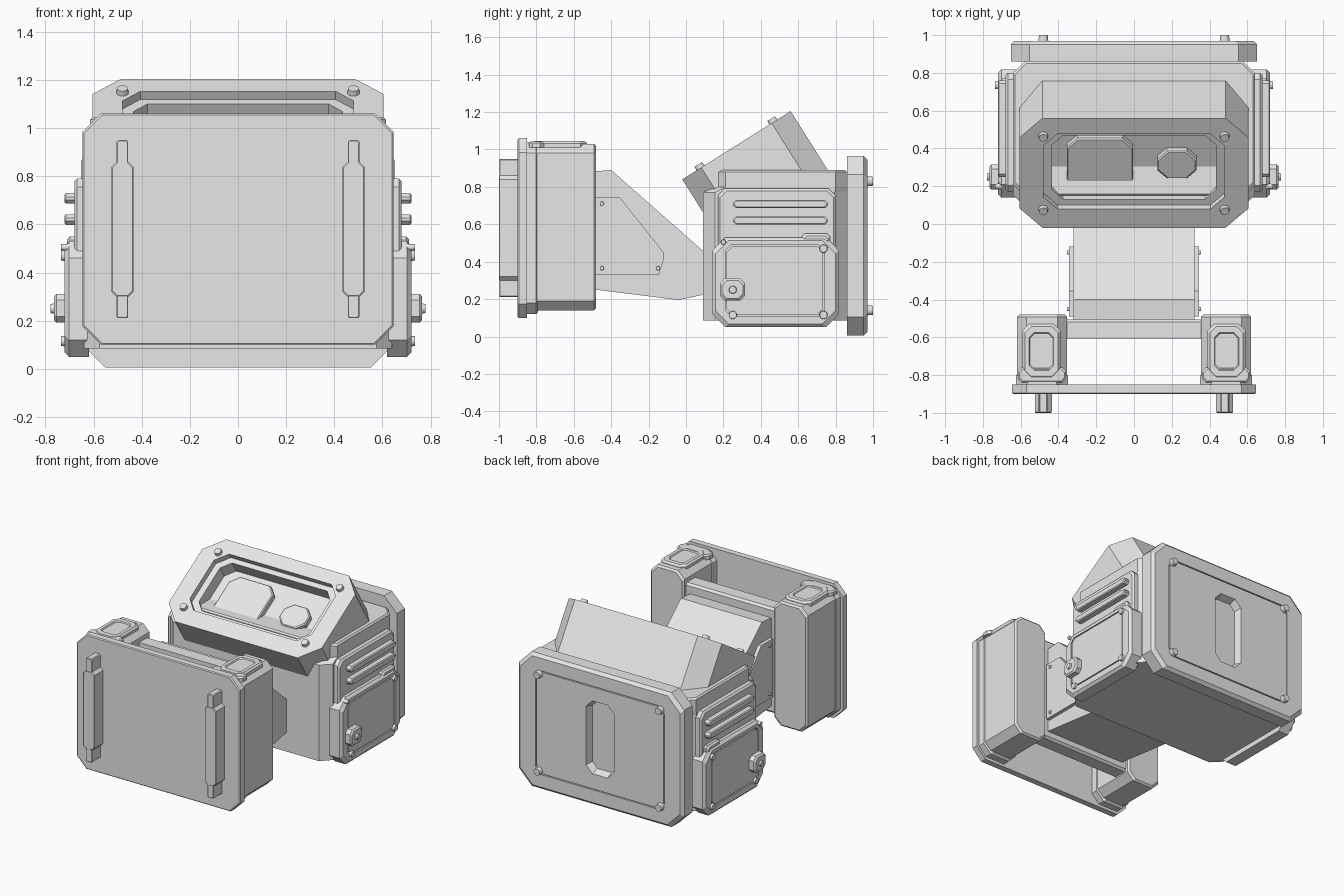
import bpy, bmesh
from mathutils import Matrix, Vector

old = bpy.data.objects.get("Cube")
if old:
    bpy.data.objects.remove(old)

grey = bpy.data.materials.new("light_grey")
grey.use_nodes = True
grey.diffuse_color = (0.8, 0.8, 0.8, 1)
grey.node_tree.nodes["Principled BSDF"].inputs["Base Color"].default_value = (0.8, 0.8, 0.8, 1)


def frame(u, v, origin=(0, 0, 0)):
    """Work plane spanned by u and v; depth runs along u x v."""
    u, v = Vector(u).normalized(), Vector(v).normalized()
    m = Matrix((u, v, u.cross(v))).transposed().to_4x4()
    m.translation = origin
    return m


FRONT = frame((1, 0, 0), (0, 0, 1))
BACK = frame((-1, 0, 0), (0, 0, 1))
SIDE = frame((0, 1, 0), (0, 0, 1))
TOP = frame((1, 0, 0), (0, 1, 0))
HEAD = frame((1, 0, 0), (0, 0.85, 0.535), (0, -0.02, 0.84))


def finish(name, bm, plane, mirror):
    bmesh.ops.transform(bm, matrix=plane, verts=bm.verts)
    bmesh.ops.recalc_face_normals(bm, faces=bm.faces)
    mesh = bpy.data.meshes.new(name)
    bm.to_mesh(mesh)
    bm.free()
    mesh.materials.append(grey)
    obj = bpy.data.objects.new(name, mesh)
    bpy.context.collection.objects.link(obj)
    if mirror:
        mod = obj.modifiers.new("Mirror", 'MIRROR')
        mod.use_mirror_merge = False
        # mirror across the world centre plane
    return obj


def skin(name, plane, loops, mirror=False):
    """Join matching loops of points into one closed solid."""
    bm = bmesh.new()
    rows = [[bm.verts.new(p) for p in loop] for loop in loops]
    n = len(rows[0])
    for a, b in zip(rows, rows[1:]):
        for i in range(n):
            j = (i + 1) % n
            bm.faces.new((a[i], a[j], b[j], b[i]))
    bm.faces.new(rows[0][::-1])
    bm.faces.new(rows[-1])
    return finish(name, bm, plane, mirror)


def ring(x, y, w, h, c, d):
    """Rectangle with cut corners, centred on x, y at depth d."""
    a, b = w / 2, h / 2
    pts = [(a, c - b), (a, b - c), (a - c, b), (c - a, b),
           (-a, b - c), (-a, c - b), (c - a, -b), (a - c, -b)]
    return [(x + p, y + q, d) for p, q in pts]


def plate(name, plane, box, c, d0, d1, bev=0.01, extra=(), mirror=False):
    """Cut-corner slab; box is (left, right, low, high)."""
    l, r, lo, hi = box
    x, y, w, h = (l + r) / 2, (lo + hi) / 2, r - l, hi - lo
    loops = [ring(x, y, w, h, c, d0), ring(x, y, w, h, c, d1 - bev),
             ring(x, y, w - 2 * bev, h - 2 * bev, c, d1)]
    return skin(name, plane, loops + [ring(*e) for e in extra], mirror)


def groove(x, y, w, h, c, d):
    """Thin engraved outline as extra rings of a plate."""
    t = 0.015
    return [(x, y, w, h, c, d), (x, y, w, h, c, d - t),
            (x, y, w - t, h - t, c, d - t), (x, y, w - t, h - t, c, d)]


def prism(name, pts, d0, d1, mirror=False):
    return skin(name, SIDE, [[(y, z, d) for y, z in pts] for d in (d0, d1)], mirror)


def bolt(name, plane, x, y, d0, d1, r=0.024, mirror=False):
    bm = bmesh.new()
    bmesh.ops.create_cone(bm, cap_ends=True, segments=14, radius1=r, radius2=r * 0.85,
                          depth=d1 - d0,
                          matrix=Matrix.Translation((x, y, (d0 + d1) / 2)))
    return finish(name, bm, plane, mirror)


# Front shield with its two grip rails
plate("front_shield", FRONT, (-0.645, 0.645, 0.1, 1.06), 0.075, 0.85, 0.9, 0.006)
plate("rail_wide", FRONT, (0.435, 0.525, 0.3, 0.86), 0.02, 0.89, 1.0, 0.004, mirror=True)
plate("rail_long", FRONT, (0.456, 0.504, 0.21, 0.95), 0.006, 0.89, 0.998, 0.004, mirror=True)

# Pillars behind the shield, with flanges and top caps
plate("pillar", BACK, (-0.62, -0.355, 0.14, 1.03), 0.05, -0.85, -0.48, 0.012, mirror=True)
plate("pillar_flange", BACK, (-0.625, -0.35, 0.12, 1.04), 0.06, -0.855, -0.79, 0.012, mirror=True)
plate("pillar_cap", TOP, (0.39, 0.59, -0.82, -0.53), 0.035, 1.0, 1.045, 0.012,
      [(0.49, -0.675, 0.13, 0.2, 0.025, 1.045), (0.49, -0.675, 0.12, 0.19, 0.025, 1.037)], mirror=True)
plate("cap_clip", TOP, (0.36, 0.615, -0.84, -0.76), 0.02, 1.01, 1.043, 0.008, mirror=True)
plate("cross_wall", BACK, (-0.38, 0.38, 0.2, 0.95), 0.02, -0.61, -0.505, 0.015)

# Neck with bolted side plates
prism("neck", [(-0.52, 0.88), (-0.4, 0.89), (0.1, 0.45), (0.3, 0.4),
               (0.3, 0.25), (0.1, 0.225), (-0.04, 0.195), (-0.52, 0.255)], -0.32, 0.32)
prism("neck_plate", [(-0.49, 0.745), (-0.355, 0.745), (-0.12, 0.45),
                     (-0.12, 0.41), (-0.145, 0.33), (-0.49, 0.33)], 0.31, 0.345, True)
for y, z in ((-0.45, 0.71), (-0.45, 0.365), (-0.15, 0.365)):
    bolt("neck_bolt", SIDE, y, z, 0.34, 0.355, 0.012, True)

# Main body, stepped back at its upper front edge
skin("body", TOP, [ring(0, 0.475, 1.28, 0.77, 0.065, 0.085),
                   ring(0, 0.475, 1.28, 0.77, 0.065, 0.77),
                   ring(0, 0.505, 1.28, 0.71, 0.06, 0.8),
                   ring(0, 0.505, 1.28, 0.71, 0.06, 0.88),
                   ring(0, 0.505, 1.26, 0.69, 0.06, 0.89)])

# Back plate with engraved outline and sunken slot
plate("back_plate", BACK, (-0.652, 0.652, 0.005, 0.965), 0.1, 0.86, 0.97, 0.02,
      groove(0, 0.485, 1.02, 0.74, 0.05, 0.97)
      + [(0, 0.49, 0.22, 0.52, 0.05, 0.97), (0, 0.49, 0.19, 0.48, 0.04, 0.92)])
for z in (0.14, 0.83):
    bolt("back_bolt", BACK, -0.48, z, 0.96, 1.0, 0.028, True)

# Side vents
plate("vent_panel", SIDE, (0.17, 0.8, 0.42, 0.79), 0.035, 0.62, 0.68, 0.012, mirror=True)
for z in (0.62, 0.708):
    plate("vent_bar", SIDE, (0.25, 0.76, z - 0.022, z + 0.022), 0.016, 0.67, 0.72, 0.006, mirror=True)

# Side hatches with bolts and latch
plate("side_hatch", SIDE, (0.14, 0.818, 0.05, 0.53), 0.07, 0.62, 0.72, 0.018,
      groove(0.475, 0.3, 0.53, 0.38, 0.03, 0.72), mirror=True)
plate("hatch_lip", SIDE, (0.62, 0.77, 0.49, 0.55), 0.015, 0.62, 0.71, 0.012, mirror=True)
for y, z, r in ((0.735, 0.47, 0.024), (0.735, 0.115, 0.024),
                (0.25, 0.115, 0.024), (0.2, 0.505, 0.015)):
    bolt("hatch_bolt", SIDE, y, z, 0.7, 0.735, r, True)
plate("latch", SIDE, (0.183, 0.315, 0.193, 0.31), 0.025, 0.7, 0.765, 0.01, mirror=True)
bolt("latch_pin", SIDE, 0.25, 0.25, 0.76, 0.778, 0.022, True)

# Tilted head with a two-step recess
mid = 0.3425
skin("head", HEAD, [ring(0, mid, 1.21, 0.685, 0.12, -0.5),
                    ring(0, mid, 1.21, 0.685, 0.12, 0),
                    ring(0, mid + 0.01, 0.96, 0.47, 0.075, 0),
                    ring(0, mid + 0.01, 0.96, 0.47, 0.075, -0.04),
                    ring(0, mid + 0.01, 0.87, 0.4, 0.06, -0.04),
                    ring(0, mid + 0.01, 0.87, 0.4, 0.06, -0.13)])
plate("large_lens", HEAD, (-0.355, -0.005, 0.17, 0.5), 0.055, -0.14, -0.09, 0.006)
plate("small_lens", HEAD, (0.125, 0.33, 0.25, 0.42), 0.05, -0.14, -0.09, 0.006)
for v in (0.115, 0.575):
    bolt("head_bolt", HEAD, 0.48, v, -0.01, 0.022, 0.027, True)
